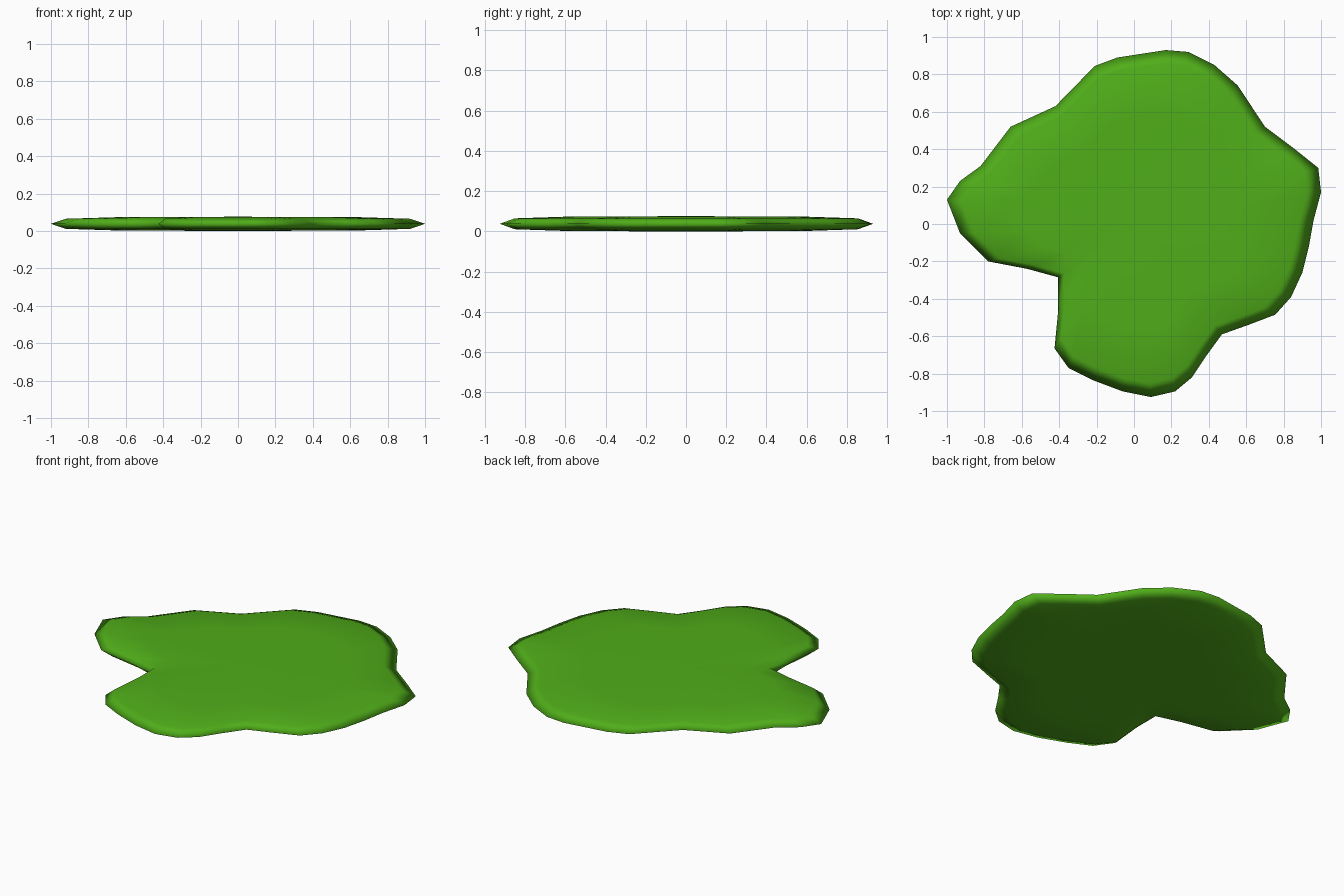
import bpy, bmesh

if "Cube" in bpy.data.objects:
    bpy.data.objects.remove(bpy.data.objects["Cube"])

# Leaf outline seen from above, counter-clockwise seen from below
OUTLINE = [
    (-1, .13), (-.93, .23), (-.82, .31), (-.66, .52), (-.42, .63), (-.21, .845),
    (-.09, .89), (.17, .93), (.29, .92), (.43, .85), (.555, .74), (.70, .52),
    (.86, .40), (.985, .30), (1, .17), (.96, .02), (.935, -.12), (.90, -.26),
    (.84, -.39), (.755, -.485), (.61, -.54), (.47, -.59), (.39, -.70), (.31, -.82),
    (.22, -.895), (.09, -.925), (-.06, -.895), (-.22, -.835), (-.35, -.77),
    (-.425, -.665), (-.405, -.46), (-.405, -.285), (-.57, -.24), (-.78, -.20),
    (-.93, -.05)]

# Cross-section: (scale of outline, height above or below the rim)
RINGS = [(.92, .027), (.63, .036)]
MID = .038


def ring(bm, scale, z):
    return [bm.verts.new((x * scale, y * scale, z)) for x, y in OUTLINE]


bm = bmesh.new()
rim = ring(bm, 1, MID)

# Upper and lower skins share the rim
for side in (1, -1):
    outer = rim
    n = len(outer)
    for scale, dz in RINGS:
        inner = ring(bm, scale, MID + side * dz)
        for i in range(n):
            j = (i + 1) % n
            bm.faces.new((outer[i], outer[j], inner[j], inner[i]))
        outer = inner
    centre = bm.verts.new((0, 0, MID + side * .038))
    for i in range(n):
        bm.faces.new((outer[i], outer[(i + 1) % n], centre))

bmesh.ops.recalc_face_normals(bm, faces=bm.faces[:])
for f in bm.faces:
    f.smooth = True

mesh = bpy.data.meshes.new("leaf_pad")
bm.to_mesh(mesh)
bm.free()
leaf = bpy.data.objects.new("leaf_pad", mesh)
bpy.context.collection.objects.link(leaf)

# Leaf green
green = bpy.data.materials.new("leaf_green")
green.diffuse_color = (.08, .42, .01, 1)
green.use_nodes = True
green.node_tree.nodes["Principled BSDF"].inputs["Base Color"].default_value = green.diffuse_color
mesh.materials.append(green)
